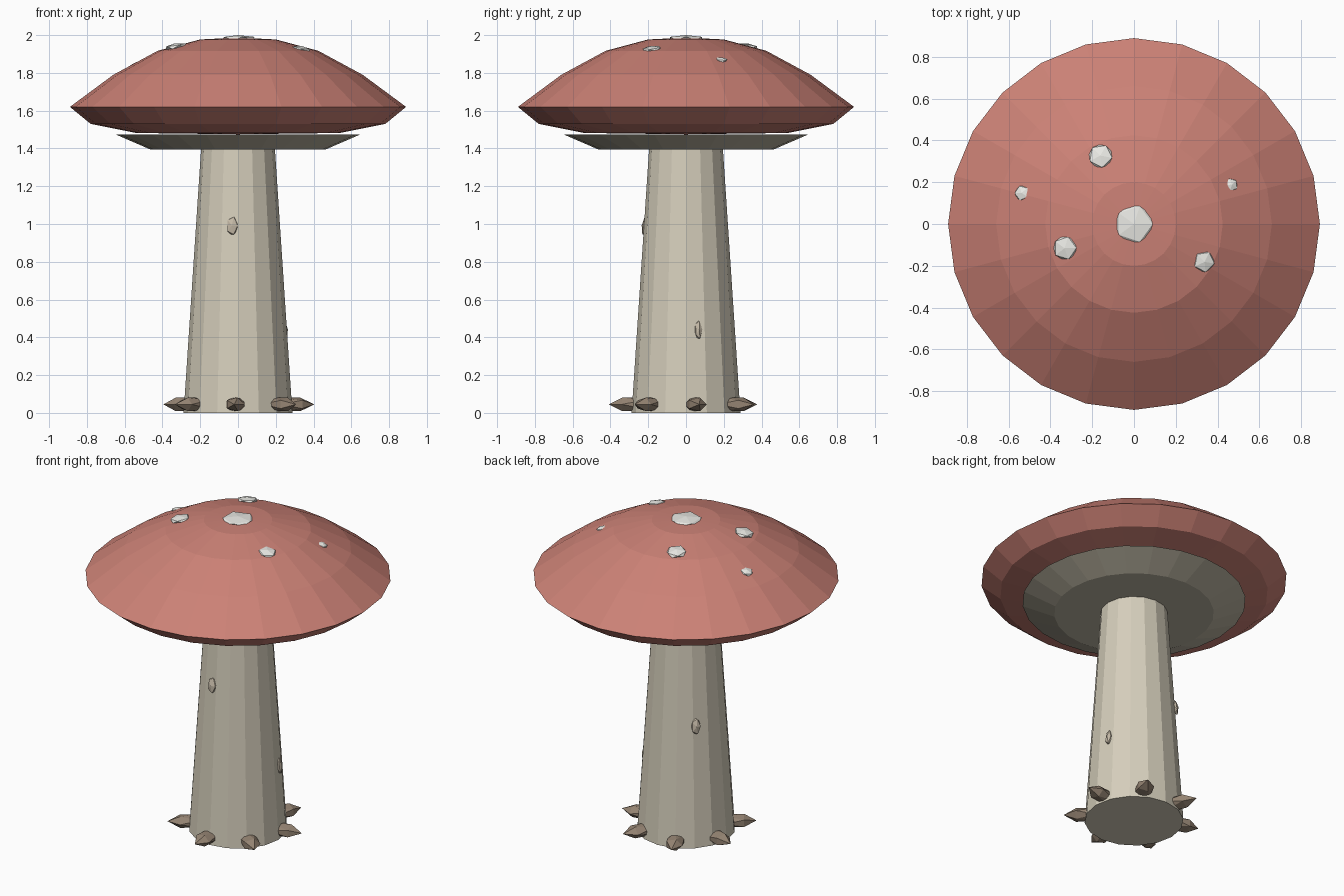
import bpy, bmesh
from math import cos, sin, tau, radians
from mathutils import Vector, Matrix

if "Cube" in bpy.data.objects:
    bpy.data.objects.remove(bpy.data.objects["Cube"])


def material(name, rgb):
    m = bpy.data.materials.new(name)
    m.diffuse_color = (*rgb, 1)
    m.use_nodes = True
    m.node_tree.nodes["Principled BSDF"].inputs["Base Color"].default_value = m.diffuse_color
    return m


RED = material("cap_red", (0.60, 0.22, 0.18))
CREAM = material("stem_cream", (0.67, 0.62, 0.50))
GILL = material("gill_grey", (0.50, 0.46, 0.36))
WHITE = material("wart_white", (0.82, 0.82, 0.78))
TAN = material("bump_tan", (0.55, 0.48, 0.38))
BROWN = material("root_brown", (0.30, 0.23, 0.17))


def finish(name, bm, mat):
    bmesh.ops.recalc_face_normals(bm, faces=bm.faces[:])
    me = bpy.data.meshes.new(name)
    bm.to_mesh(me)
    bm.free()
    me.materials.append(mat)
    ob = bpy.data.objects.new(name, me)
    bpy.context.collection.objects.link(ob)
    return ob


def lathe(name, profile, sides, mat):
    """Revolve (radius, z) points; radius 0 makes a pole, open ends are capped."""
    bm = bmesh.new()
    rings = []
    for r, z in profile:
        n = sides if r > 0 else 1
        rings.append([bm.verts.new((r * cos(tau * i / sides), r * sin(tau * i / sides), z))
                      for i in range(n)])
    for a, b in zip(rings, rings[1:]):
        for i in range(sides):
            j = (i + 1) % sides
            quad = [a[i % len(a)], a[j % len(a)], b[j % len(b)], b[i % len(b)]]
            bm.faces.new(list(dict.fromkeys(quad)))
    for ring in (rings[0], rings[-1]):
        if len(ring) > 1:
            bm.faces.new(ring)
    return finish(name, bm, mat)


def lump(name, loc, scale, mat, direction=(0, 0, 1)):
    """Faceted icosphere whose local z points along direction."""
    d = Vector(direction).normalized()
    if abs(d.z) > 0.999:
        rot = Matrix.Identity(4)
    else:
        side = Vector((0, 0, 1)).cross(d).normalized()
        rot = Matrix((side, d.cross(side), d)).transposed().to_4x4()
    bm = bmesh.new()
    bmesh.ops.create_icosphere(bm, subdivisions=1, radius=1)
    bm.transform(Matrix.Translation(loc) @ rot @ Matrix.Diagonal((*scale, 1)))
    return finish(name, bm, mat)


# Stem, gills and cap
lathe("stem", [(0.288, 0), (0.192, 1.45)], 16, CREAM)
lathe("gills", [(0.465, 1.395), (0.65, 1.475)], 24, GILL)
lathe("cap", [(0, 1.987), (0.20, 1.977), (0.425, 1.917), (0.66, 1.79), (0.89, 1.62),
              (0.78, 1.53), (0.54, 1.482), (0, 1.475)], 24, RED)

# Warts on the cap: x, y, z, radius, thickness, outward lean
warts = [(0, 0, 1.983, 0.10, 0.017, 0),
         (-0.33, -0.115, 1.940, 0.063, 0.017, 0.17),
         (-0.16, 0.325, 1.939, 0.063, 0.017, 0.17),
         (0.335, -0.18, 1.926, 0.056, 0.017, 0.2),
         (0.465, 0.187, 1.868, 0.035, 0.015, 0.3),
         (-0.535, 0.148, 1.843, 0.04, 0.015, 0.3)]
for i, (x, y, z, r, t, lean) in enumerate(warts):
    out = Vector((x, y, 0)).normalized() * lean
    lump(f"wart_{i + 1}", (x, y, z), (r, r, t), WHITE, (out.x, out.y, 1))

# Small bumps on the stem
for i, (x, y, z, w) in enumerate([(-0.03, -0.215, 0.99, 0.033),
                                  (0.245, 0.065, 0.44, 0.022),
                                  (-0.18, 0.157, 0.76, 0.03)]):
    lump(f"stem_bump_{i + 1}", (x, y, z), (w, 0.055, 0.02), TAN, (x, y, 0.03))

# Ring of pointed roots at the base
for i in range(7):
    a = radians(10) + tau * i / 7
    d = Vector((cos(a), sin(a), 0))
    lump(f"root_{i + 1}", d * 0.28 + Vector((0, 0, 0.045)), (0.058, 0.042, 0.13), BROWN, d)
